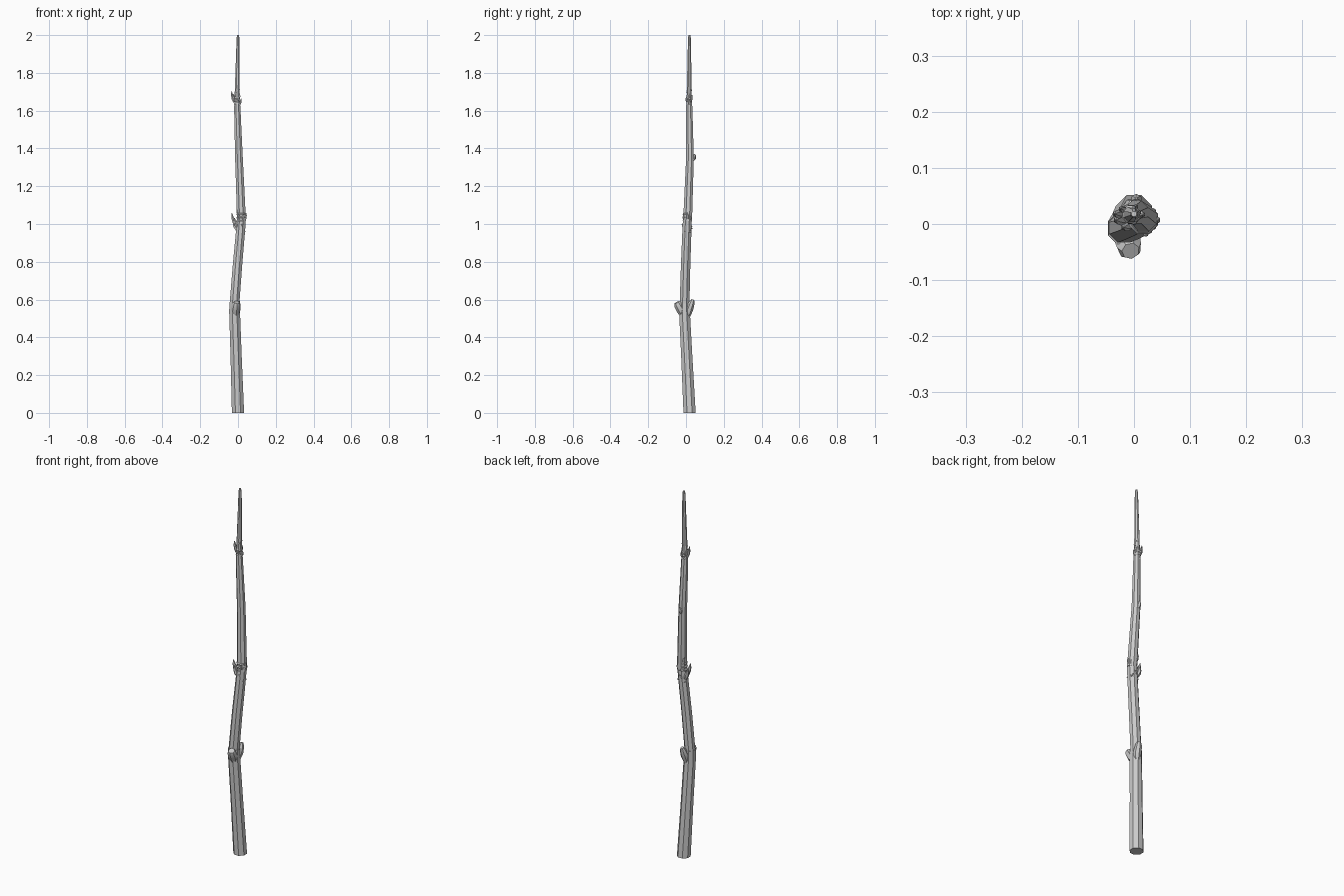
import bpy, bmesh, math, random
from mathutils import Vector

if "Cube" in bpy.data.objects:
    bpy.data.objects.remove(bpy.data.objects["Cube"])

random.seed(4)


def finish(name, bm, angle=40):
    bmesh.ops.recalc_face_normals(bm, faces=bm.faces)
    me = bpy.data.meshes.new(name)
    bm.to_mesh(me)
    bm.free()
    ob = bpy.data.objects.new(name, me)
    bpy.context.collection.objects.link(ob)
    bpy.ops.object.select_all(action='DESELECT')
    ob.select_set(True)
    bpy.context.view_layer.objects.active = ob
    bpy.ops.object.shade_smooth_by_angle(angle=math.radians(angle))
    return ob


def tube(bm, pts, sides=8, flat=1.0, level=False):
    """Tapered tube through (x, y, z, radius) points, rings square to the path."""
    rings = []
    for i, p in enumerate(pts):
        a = Vector(pts[max(i - 1, 0)][:3])
        b = Vector(pts[min(i + 1, len(pts) - 1)][:3])
        d = Vector((0, 0, 1)) if level else (b - a).normalized()
        ref = Vector((0, 1, 0)) if abs(d.y) < 0.8 else Vector((1, 0, 0))
        u = ref.cross(d).normalized()
        v = d.cross(u)
        ring = []
        for k in range(sides):
            t = 2 * math.pi * (k + 0.5) / sides
            ring.append(bm.verts.new(Vector(p[:3]) + p[3] * (u * math.cos(t) + v * flat * math.sin(t))))
        rings.append(ring)
    for r, s in zip(rings, rings[1:]):
        for k in range(sides):
            n = (k + 1) % sides
            bm.faces.new((r[k], r[n], s[n], s[k]))
    bm.faces.new(rings[0][::-1])
    bm.faces.new(rings[-1])


# stem segments between the nodes
stems = {
    "lower_stem": (8, [(0, .019, 0, .035), (-.01, .004, .3, .032), (-.018, -.008, .535, .031), (-.018, -.008, .58, .030)]),
    "middle_stem": (8, [(-.02, -.008, .56, .028), (-.003, -.002, .78, .027), (.014, .005, .97, .026), (.018, .007, 1.025, .025)]),
    "upper_stem": (8, [(.02, .008, 1.015, .025), (.017, .01, 1.06, .025), (.005, .021, 1.35, .022), (-.004, .017, 1.62, .018), (-.004, .017, 1.64, .016)]),
    "tip_stem": (8, [(-.006, .017, 1.63, .015), (-.004, .017, 1.72, .0135), (-.001, .018, 1.9, .010), (0, .018, 1.985, .008), (0, .018, 2.0, .005)]),
}
for name, (n, pts) in stems.items():
    bm = bmesh.new()
    tube(bm, pts, n, level=True)
    finish(name, bm)

# pair of cut leaf stubs at the lowest node
bm = bmesh.new()
tube(bm, [(-.015, -.01, .505, .016), (-.012, -.026, .545, .025), (-.008, -.043, .575, .022), (-.006, -.048, .585, .016)], 7)
tube(bm, [(-.012, .008, .51, .014), (-.006, .018, .55, .021), (-.003, .031, .585, .016), (-.002, .036, .6, .008)], 7)
finish("lower_leaf_stubs", bm)


def node(name, cx, cy, z, r, ring_count, step, buds):
    """Scaly rings around the stem and pointed buds standing out from it."""
    bm = bmesh.new()
    for i in range(ring_count):
        h = z + i * step
        tube(bm, [(cx, cy, h - step * .45, r * .92), (cx, cy, h + step * .1, r * 1.12), (cx, cy, h + step * .4, r * .95)], 8, level=True)
    for ang, dz, reach, length, w in buds:
        c, s = math.cos(math.radians(ang)), math.sin(math.radians(ang))
        path = ((.55, -.5, .8), (.85, -.1, 1), (1.0, .3, .75), (1.08, .7, .1))
        tube(bm, [(cx + c * reach * f, cy + s * reach * f, z + dz + length * g, w * k) for f, g, k in path], 6)
    finish(name, bm)


node("middle_node", .016, .007, 1.015, .024, 3, .018, [
    (180, .005, .045, .055, .010), (165, -.02, .038, .05, .012), (200, -.015, .034, .045, .010),
    (0, .02, .025, .035, .009), (40, .01, .024, .03, .008), (-60, .015, .022, .03, .008),
    (140, .05, .024, .04, .009)])
node("upper_node", -.005, .017, 1.635, .0155, 3, .014, [
    (178, .035, .027, .05, .008), (150, .03, .02, .035, .007), (0, .01, .02, .028, .007),
    (60, .03, .016, .028, .006), (-70, .02, .016, .025, .006), (15, .035, .014, .03, .006)])

# single side bud on the upper stem
bm = bmesh.new()
tube(bm, [(.004, .034, 1.335, .007), (.004, .042, 1.35, .011), (.004, .046, 1.362, .008), (.004, .046, 1.37, .002)], 6)
finish("side_bud", bm)

# small bark bumps under the nodes
bm = bmesh.new()
for i in range(14):
    high = i > 8
    z = random.uniform(1.66, 1.72) if high else random.uniform(.95, 1.0)
    cx, cy, r = (-.005, .017, .0135) if high else (.013, .005, .025)
    a = random.uniform(0, 2 * math.pi)
    res = bmesh.ops.create_icosphere(bm, subdivisions=1, radius=.0035 if high else .0045)
    bmesh.ops.translate(bm, verts=res["verts"], vec=(cx + r * math.cos(a), cy + r * math.sin(a), z))
finish("bark_bumps", bm)
